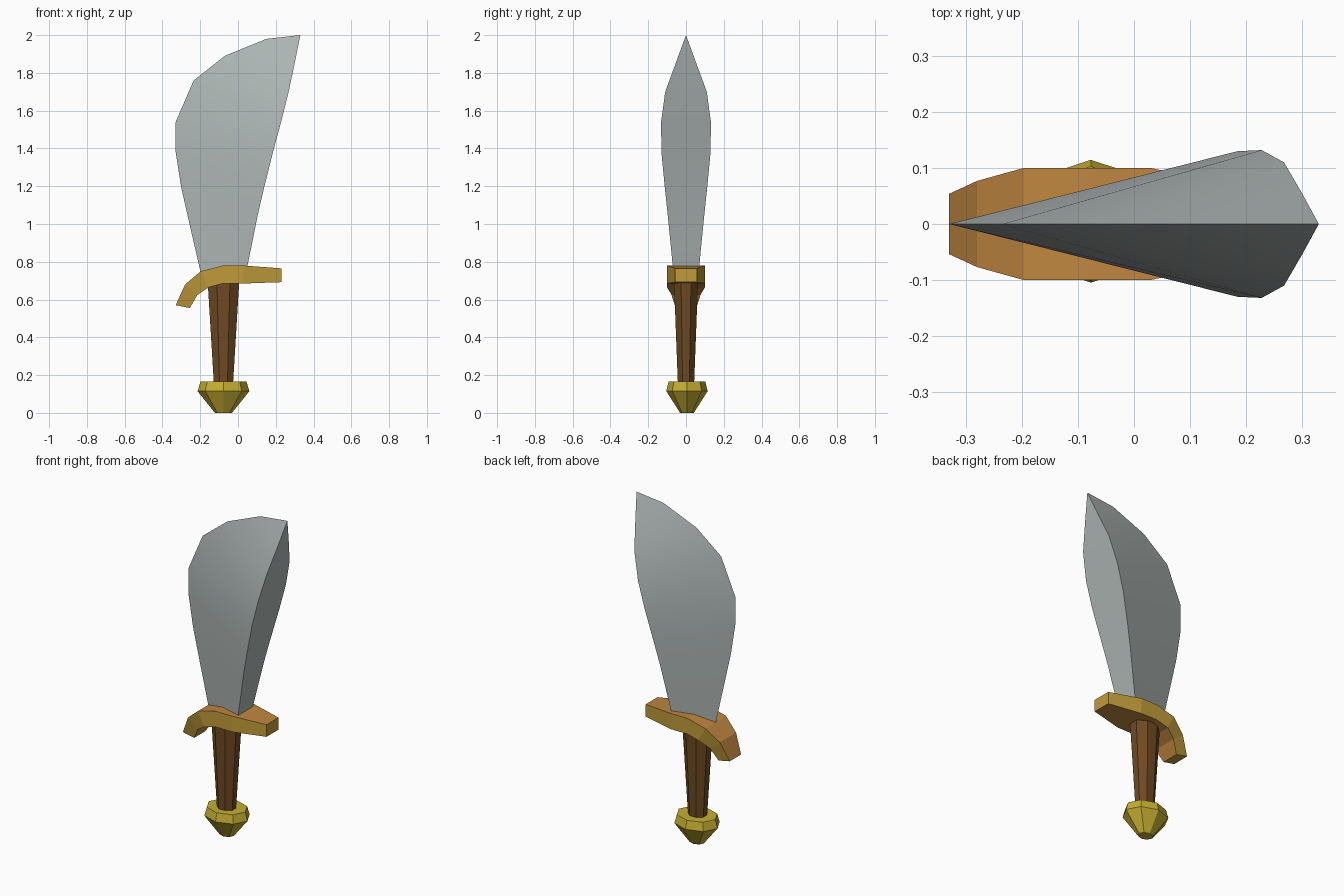
import bpy, bmesh
from math import sin, cos, pi, radians

if "Cube" in bpy.data.objects:
    bpy.data.objects.remove(bpy.data.objects["Cube"])


def material(name, rgb):
    m = bpy.data.materials.new(name)
    m.use_nodes = True
    m.diffuse_color = (*rgb, 1)
    m.node_tree.nodes["Principled BSDF"].inputs["Base Color"].default_value = (*rgb, 1)
    return m


steel = material("steel", (0.42, 0.47, 0.46))
brass = material("brass", (0.53, 0.33, 0.04))
copper = material("copper", (0.53, 0.24, 0.05))
leather = material("leather", (0.16, 0.07, 0.016))
gold = material("gold", (0.56, 0.43, 0.03))


def loft(name, rings, mats, side_mat=None):
    """Skin closed rings of points and cap both ends; side_mat picks a slot per ring side."""
    bm = bmesh.new()
    loops = [[bm.verts.new(p) for p in ring] for ring in rings]
    n = len(rings[0])
    for a, b in zip(loops, loops[1:]):
        for i in range(n):
            j = (i + 1) % n
            f = bm.faces.new((a[i], a[j], b[j], b[i]))
            f.material_index = side_mat(i) if side_mat else 0
    bm.faces.new(loops[0])
    bm.faces.new(loops[-1])
    bmesh.ops.remove_doubles(bm, verts=bm.verts, dist=0.0005)
    bmesh.ops.recalc_face_normals(bm, faces=bm.faces)
    me = bpy.data.meshes.new(name)
    bm.to_mesh(me)
    bm.free()
    for m in mats:
        me.materials.append(m)
    ob = bpy.data.objects.new(name, me)
    bpy.context.collection.objects.link(ob)
    return ob


def octagon(cx, cy, z, rx, ry, turn=0.0):
    return [(cx + rx * cos(turn + k * pi / 4), cy + ry * sin(turn + k * pi / 4), z)
            for k in range(8)]


# Blade: cutting edge (x, z) paired with flat spine (x, z, half width)
blade_sections = [
    ((-0.19, 0.71), (0.04, 0.73, 0.066)),
    ((-0.25, 0.97), (0.075, 0.90, 0.082)),
    ((-0.30, 1.19), (0.105, 1.05, 0.097)),
    ((-0.33, 1.38), (0.14, 1.20, 0.113)),
    ((-0.33, 1.54), (0.185, 1.38, 0.13)),
    ((-0.235, 1.76), (0.228, 1.54, 0.132)),
    ((-0.07, 1.89), (0.268, 1.70, 0.11)),
    ((0.15, 1.98), (0.30, 1.85, 0.055)),
]
tip = (0.33, 0, 2.0)
rings = [[(e[0], 0, e[1]), (s[0], -s[2], s[1]), (s[0], s[2], s[1])]
         for e, s in blade_sections]
blade = loft("blade", rings + [[tip] * 3], [steel])
bpy.context.view_layer.objects.active = blade
blade.select_set(True)
bpy.ops.object.shade_smooth_by_angle(angle=radians(35))

# Guard: curved bar, top (x, z), underside (x, z), half width
guard_sections = [
    ((-0.33, 0.57), (-0.255, 0.555), 0.054),
    ((-0.28, 0.68), (-0.215, 0.625), 0.077),
    ((-0.197, 0.75), (-0.155, 0.665), 0.1),
    ((-0.08, 0.78), (-0.08, 0.685), 0.1),
    ((0.03, 0.78), (0.03, 0.685), 0.1),
    ((0.23, 0.765), (0.23, 0.692), 0.057),
]
rings = [[(t[0], -w, t[1]), (t[0], w, t[1]), (u[0], w, u[1]), (u[0], -w, u[1])]
         for t, u, w in guard_sections]
loft("guard", rings, [brass, copper], lambda i: 1 if i in (0, 2) else 0)

# Grip: tapered octagonal shaft
loft("grip", [octagon(-0.077, 0, 0.14, 0.054, 0.046, pi / 8),
              octagon(-0.077, 0, 0.72, 0.092, 0.07, pi / 8)], [leather])

# Pommel: faceted octagonal knob
loft("pommel", [octagon(-0.077, 0.005, z, r, r * 0.8)
                for z, r in ((0, 0.045), (0.115, 0.137), (0.165, 0.122))], [gold])
